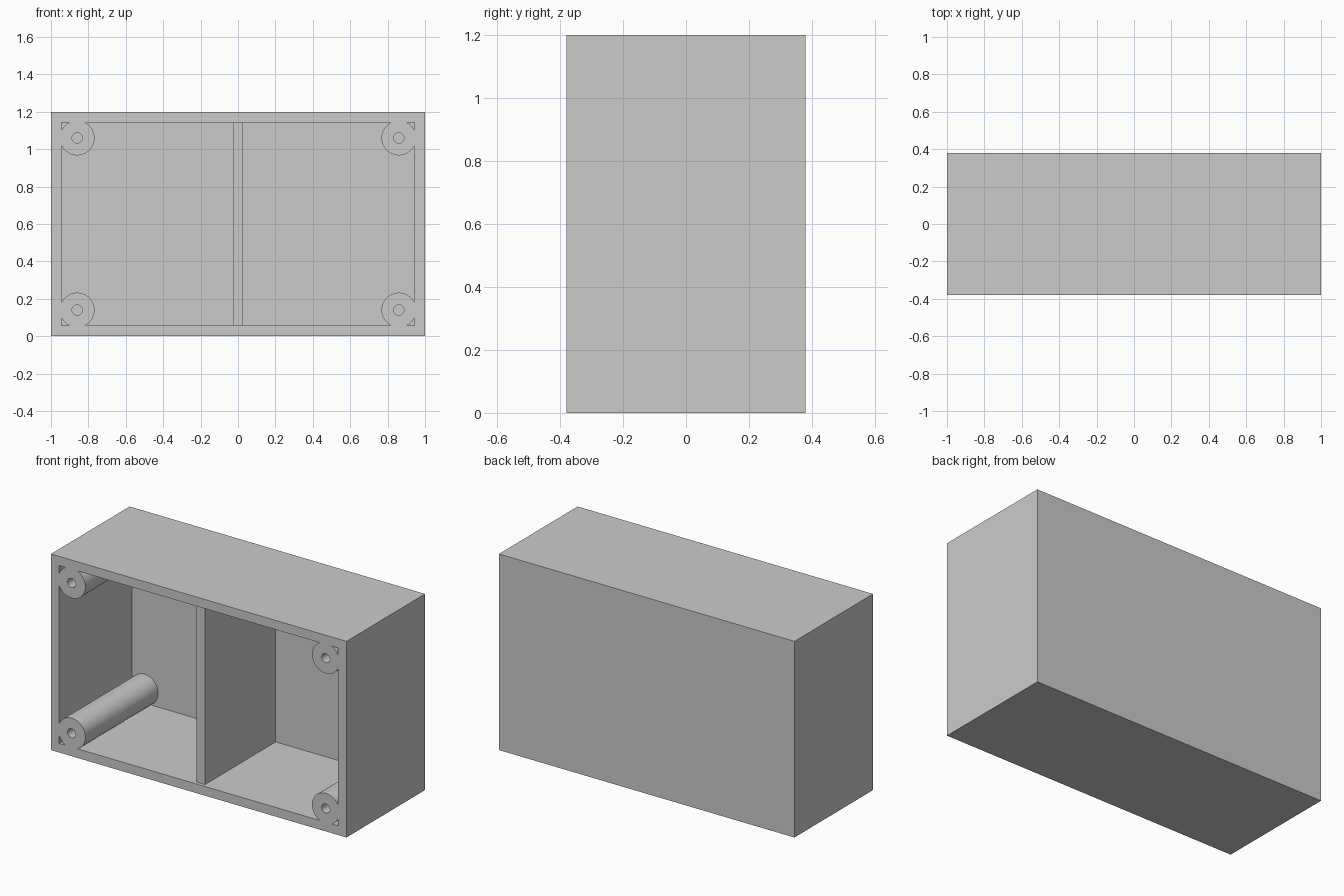
import bpy
from math import pi

if "Cube" in bpy.data.objects:
    bpy.data.objects.remove(bpy.data.objects["Cube"])

W, D, H, T = 2.0, 0.76, 1.2, 0.056     # outer size and wall thickness
FRONT, FLOOR = -D / 2, D / 2 - T       # open rim and inner face of the back
INSET, POST_R, HOLE_R, HOLE_DEPTH = 0.14, 0.093, 0.028, 0.4


def box(name, lo, hi):
    bpy.ops.mesh.primitive_cube_add(size=1, location=[(a + b) / 2 for a, b in zip(lo, hi)])
    ob = bpy.context.object
    ob.name = name
    ob.scale = [b - a for a, b in zip(lo, hi)]
    bpy.ops.object.transform_apply(location=False, rotation=False)
    return ob


def rod(name, x, z, radius, y0, y1, sides):
    bpy.ops.mesh.primitive_cylinder_add(vertices=sides, radius=radius, depth=y1 - y0,
                                        location=(x, (y0 + y1) / 2, z), rotation=(pi / 2, 0, 0))
    ob = bpy.context.object
    ob.name = name
    bpy.ops.object.transform_apply(location=False)
    return ob


def combine(target, tool, operation):
    mod = target.modifiers.new(operation.lower(), 'BOOLEAN')
    mod.operation, mod.object, mod.solver = operation, tool, 'EXACT'
    bpy.context.view_layer.objects.active = target
    bpy.ops.object.modifier_apply(modifier=mod.name)
    bpy.data.objects.remove(tool)


# Open-fronted case, with the cavity stopping at the back panel
case = box("enclosure_case", (-W / 2, FRONT, 0), (W / 2, D / 2, H))
cavity = box("cavity_cutter", (-W / 2 + T, FRONT - 0.1, T), (W / 2 - T, FLOOR, H - T))
combine(case, cavity, 'DIFFERENCE')

# Central divider, slightly recessed from the rim
divider = box("divider", (-T / 2, FRONT + 0.02, T / 2), (T / 2, FLOOR + T / 2, H - T / 2))
combine(case, divider, 'UNION')

# Corner screw posts, fused into the walls, with blind screw holes
corners = [(sx * (W / 2 - INSET), z) for sx in (-1, 1) for z in (INSET, H - INSET)]
for x, z in corners:
    combine(case, rod("screw_post", x, z, POST_R, FRONT, FLOOR + T / 2, 48), 'UNION')
for x, z in corners:
    combine(case, rod("hole_cutter", x, z, HOLE_R, FRONT - 0.1, FRONT + HOLE_DEPTH, 16), 'DIFFERENCE')

bpy.ops.object.select_all(action='DESELECT')
case.select_set(True)
bpy.context.view_layer.objects.active = case
bpy.ops.object.shade_smooth_by_angle(angle=pi / 6)
